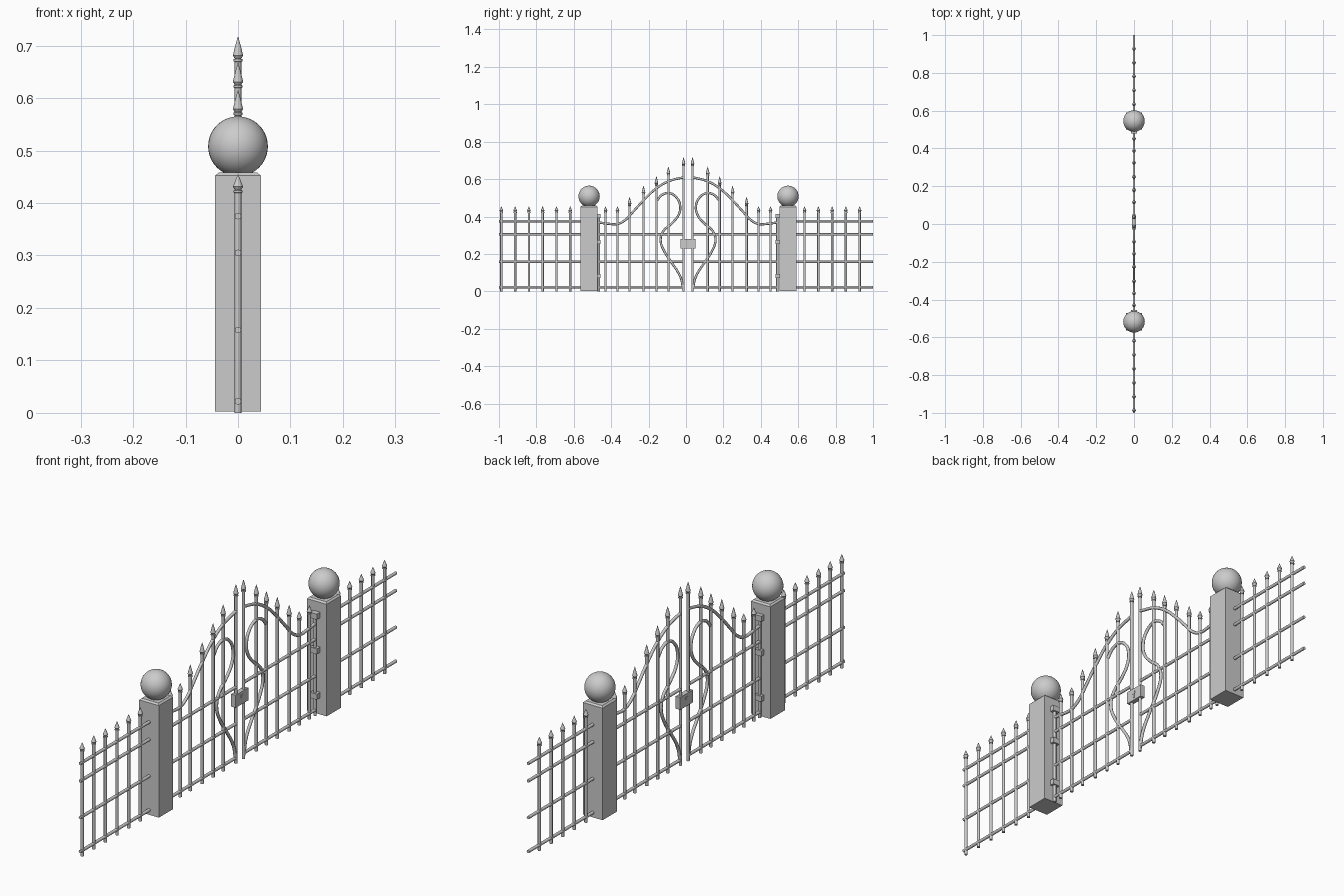
import bpy, bmesh, math
from mathutils import Vector

if "Cube" in bpy.data.objects:
    bpy.data.objects.remove(bpy.data.objects["Cube"])

MID = 0.011          # the gate is mirrored about this y
R = 0.0062           # bar radius


def finish(name, bm, smooth=True):
    bmesh.ops.recalc_face_normals(bm, faces=bm.faces[:])
    me = bpy.data.meshes.new(name)
    bm.to_mesh(me)
    bm.free()
    ob = bpy.data.objects.new(name, me)
    bpy.context.collection.objects.link(ob)
    if smooth:
        bpy.ops.object.select_all(action='DESELECT')
        bpy.context.view_layer.objects.active = ob
        ob.select_set(True)
        bpy.ops.object.shade_smooth_by_angle(angle=math.radians(35))
    return ob


def lathe(bm, y, profile, n=12):
    rings = [[bm.verts.new((r * math.cos(2 * math.pi * i / n),
                            y + r * math.sin(2 * math.pi * i / n), z)) for i in range(n)]
             for r, z in profile]
    for a, b in zip(rings, rings[1:]):
        for i in range(n):
            j = (i + 1) % n
            bm.faces.new((a[i], a[j], b[j], b[i]))
    bm.faces.new(rings[0])
    bm.faces.new(rings[-1])


def picket(bm, y, top, head):
    b = top - head
    lathe(bm, y, [(R, 0), (R, b - 0.003), (0.0085, b - 0.002), (0.0085, b + 0.002),
                  (0.006, b + 0.003), (0.0098, b + 0.009), (0.0055, b + head * 0.6), (0.0004, top)])


def rail(bm, y0, y1, z, n=12):
    rings = [[bm.verts.new((R * math.cos(2 * math.pi * i / n), y,
                            z + R * math.sin(2 * math.pi * i / n))) for i in range(n)]
             for y in (y0, y1)]
    for i in range(n):
        j = (i + 1) % n
        bm.faces.new((rings[0][i], rings[0][j], rings[1][j], rings[1][i]))
    bm.faces.new(rings[0])
    bm.faces.new(rings[1])


def box(bm, c, s):
    vs = bmesh.ops.create_cube(bm, size=1)['verts']
    for v in vs:
        v.co = Vector(c) + Vector([a * b for a, b in zip(v.co, s)])
    return vs


def swept_bar(name, pts, r):
    cu = bpy.data.curves.new(name, 'CURVE')
    cu.dimensions = '3D'
    cu.bevel_depth = r
    cu.bevel_resolution = 2
    cu.use_fill_caps = True
    cu.resolution_u = 6
    sp = cu.splines.new('BEZIER')
    sp.bezier_points.add(len(pts) - 1)
    for p, (y, z) in zip(sp.bezier_points, pts):
        p.co = (0, y, z)
        p.handle_left_type = p.handle_right_type = 'AUTO'
    ob = bpy.data.objects.new(name, cu)
    bpy.context.collection.objects.link(ob)


# side fences
for name, first, count, y0, y1 in (("left", -0.987, 6, -1.0, -0.55),
                                   ("right", 0.634, 5, 0.58, 1.0)):
    bm = bmesh.new()
    for i in range(count):
        picket(bm, first + i * 0.0736, 0.455, 0.033)
    finish(name + "_fence_pickets", bm)
    bm = bmesh.new()
    for z in (0.375, 0.305, 0.158, 0.022):
        rail(bm, y0, y1, z)
    finish(name + "_fence_rails", bm)

# pillars with bevelled caps and balls
for name, y in (("left", -0.518), ("right", 0.545)):
    bm = bmesh.new()
    box(bm, (0, y, 0.2275), (0.087, 0.091, 0.449))
    for v in box(bm, (0, y, 0.455), (0.087, 0.091, 0.006)):
        if v.co.z > 0.455:
            v.co.x *= 0.85
            v.co.y = y + (v.co.y - y) * 0.85
    finish(name + "_pillar", bm, False)
    bm = bmesh.new()
    bmesh.ops.create_uvsphere(bm, u_segments=32, v_segments=20, radius=0.057)
    bmesh.ops.translate(bm, verts=bm.verts[:], vec=(0, y, 0.508))
    finish(name + "_pillar_ball", bm)

# gate leaves
PICKETS = [(0.441, 0.455), (0.377, 0.455), (0.313, 0.505), (0.238, 0.565),
           (0.169, 0.615), (0.105, 0.667), (0.024, 0.717)]
ARCH = [(0.476, 0.368), (0.43, 0.362), (0.38, 0.36), (0.34, 0.378), (0.29, 0.43), (0.238, 0.487),
        (0.17, 0.55), (0.105, 0.588), (0.024, 0.61)]
SCROLL = [(0.026, 0.012), (0.04, 0.075), (0.085, 0.15), (0.125, 0.21), (0.147, 0.275),
          (0.132, 0.322), (0.085, 0.365), (0.05, 0.41), (0.042, 0.455), (0.06, 0.5),
          (0.1, 0.525), (0.14, 0.515), (0.164, 0.488)]
for name, s in (("left", -1), ("right", 1)):
    bm = bmesh.new()
    for d, top in PICKETS:
        picket(bm, MID + s * d, top, 0.033 if top < 0.5 else 0.045)
    finish(name + "_gate_pickets", bm)
    bm = bmesh.new()
    for z in (0.305, 0.158, 0.022):
        rail(bm, MID + s * 0.024, MID + s * 0.478, z)
    finish(name + "_gate_rails", bm)
    swept_bar(name + "_gate_arch", [(MID + s * d, z) for d, z in ARCH], R)
    swept_bar(name + "_gate_scroll", [(MID + s * d, z) for d, z in SCROLL], R)
    # hinge bar and hinge blocks
    bm = bmesh.new()
    lathe(bm, MID + s * 0.477, [(R, 0), (R, 0.41)])
    finish(name + "_hinge_bar", bm)
    bm = bmesh.new()
    for z in (0.402, 0.263, 0.081):
        box(bm, (0, MID + s * 0.479, z), (0.03, 0.024, 0.022))
    finish(name + "_hinges", bm, False)

# lock plate with keyhole bosses on both faces
bm = bmesh.new()
box(bm, (0, MID, 0.255), (0.02, 0.08, 0.05))
finish("lock_box", bm, False)
bm = bmesh.new()
box(bm, (0, MID, 0.25), (0.023, 0.008, 0.02))
box(bm, (0, MID, 0.262), (0.023, 0.013, 0.011))
finish("lock_keyhole", bm, False)
